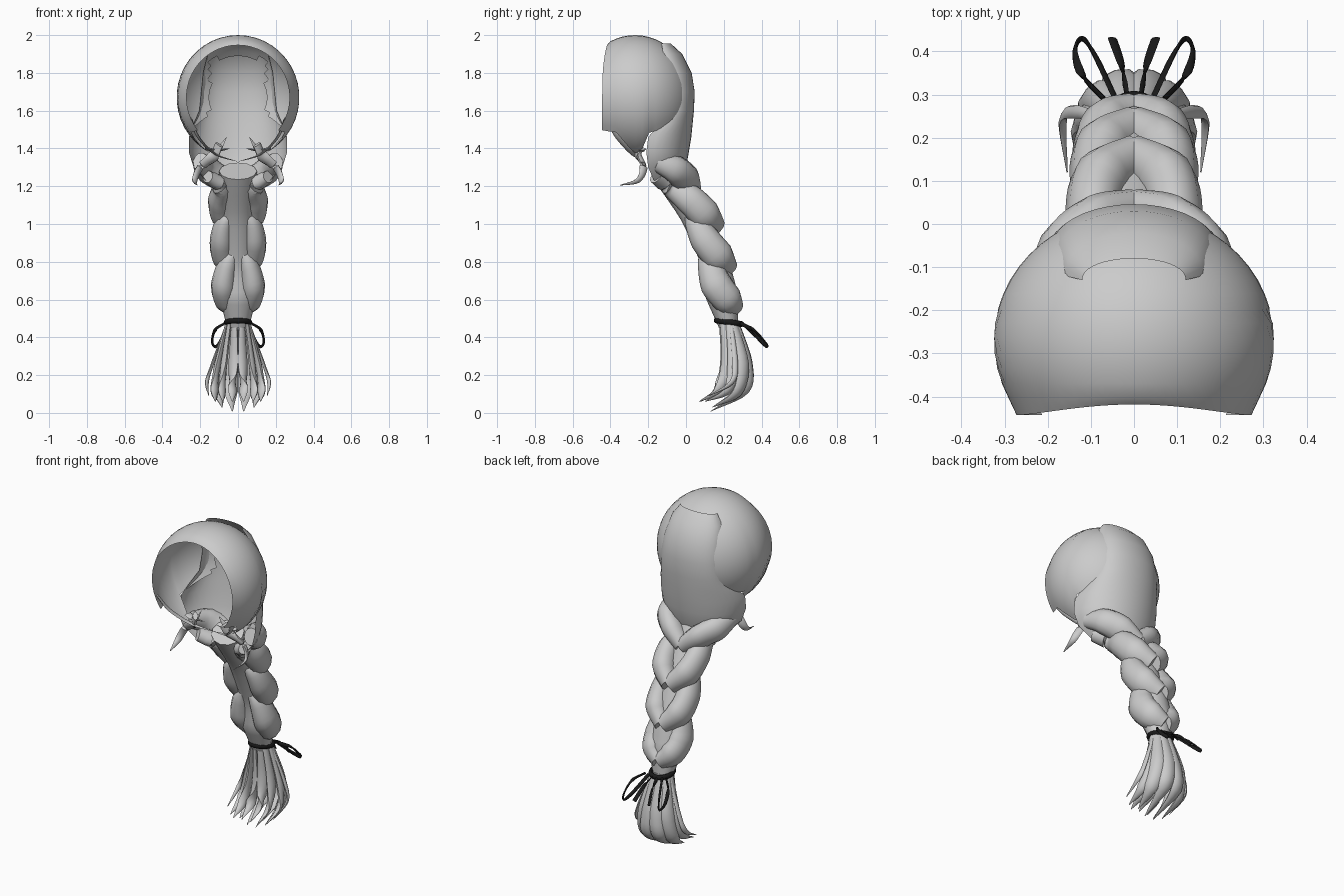
import bpy, bmesh
from math import sin, cos, pi, radians, sqrt
from mathutils import Vector as V

if "Cube" in bpy.data.objects:
    bpy.data.objects.remove(bpy.data.objects["Cube"])


def lerp_table(tab, u):
    for (a, p), (b, q) in zip(tab, tab[1:]):
        if u <= b:
            return p + (q - p) * max(0, (u - a) / (b - a))
    return tab[-1][1]


def finish(name, bm, mirror=False, mat=None, angle=50):
    bmesh.ops.remove_doubles(bm, verts=bm.verts, dist=0.0005)
    bmesh.ops.recalc_face_normals(bm, faces=bm.faces)
    me = bpy.data.meshes.new(name)
    bm.to_mesh(me)
    bm.free()
    ob = bpy.data.objects.new(name, me)
    bpy.context.collection.objects.link(ob)
    bpy.ops.object.select_all(action='DESELECT')
    ob.select_set(True)
    bpy.context.view_layer.objects.active = ob
    if mirror:
        m = ob.modifiers.new("mirror", 'MIRROR')
        m.use_mirror_merge = False
    bpy.ops.object.shade_smooth_by_angle(angle=radians(angle))
    if mat:
        me.materials.append(mat)
    return ob


def grid(bm, rows, closed=False):
    vs = [[bm.verts.new(p) for p in r] for r in rows]
    for a, b in zip(vs, vs[1:]):
        n = len(a)
        for j in range(n if closed else n - 1):
            k = (j + 1) % n
            bm.faces.new((a[j], a[k], b[k], b[j]))
    return vs


def tube(bm, pts, radii, centre, thick=1.0, sides=10, steps=5):
    """Smooth tapered tube; its thin direction points away from the centre."""
    P = [V(p) for p in pts]
    P = [2 * P[0] - P[1]] + P + [2 * P[-1] - P[-2]]
    path = []
    for i in range(1, len(P) - 2):
        a, b, c, d = P[i - 1:i + 3]
        for s in range(steps):
            t = s / steps
            path.append(0.5 * (2 * b + (c - a) * t + (2 * a - 5 * b + 4 * c - d) * t**2
                               + (3 * b - a - 3 * c + d) * t**3))
    path.append(P[-2])
    n = len(path) - 1
    tab = [(i / (len(radii) - 1), r) for i, r in enumerate(radii)]
    rows = []
    for i, p in enumerate(path):
        tan = (path[min(i + 1, n)] - path[max(i - 1, 0)]).normalized()
        side = (p - V(centre)).cross(tan).normalized()
        out = tan.cross(side)
        r = lerp_table(tab, i / n)
        rows.append([p + side * r * cos(2 * pi * k / sides) + out * r * thick * sin(2 * pi * k / sides)
                     for k in range(sides)])
    vs = grid(bm, rows, True)
    bm.faces.new(vs[0])
    bm.faces.new(vs[-1])


# Cap: open-fronted ellipsoid shell with a shaped lower edge
edge = [(-.44, -39), (-.36, -36), (-.33, -46), (-.25, -68), (-.2, -36), (-.05, -32), (.03, -32)]
bm = bmesh.new()
rows = []
for i in range(19):
    t = radians(57 + 122 * i / 18)
    y, s = -.27 - .3 * cos(t), sin(t)
    lo = radians(lerp_table(edge, y))
    row = []
    for j in range(37):
        a = lo + (pi - 2 * lo) * j / 36
        fy = y - (.01 - .025 * max(0, sin(a))**3 if i == 0 else 0)
        row.append((.325 * s * cos(a), fy, 1.67 + .33 * s * sin(a)))
    rows.append(row)
grid(bm, rows)
hidden = [f for f in bm.faces if f.calc_center_median().y > -.06
          and abs(f.calc_center_median().x) < .15 and f.calc_center_median().z < 1.88]
bmesh.ops.delete(bm, geom=hidden, context='FACES')
finish("hair_cap", bm)

# Back panel: narrow strip at the crown widening around the nape
bm = bmesh.new()
rows = []
for z, w, yb, ye in [(1.955, .12, -.08, -.13), (1.9, .16, -.02, -.12), (1.8, .185, .03, -.09),
                     (1.7, .195, .046, -.07), (1.6, .205, .042, -.08), (1.53, .235, .035, -.14),
                     (1.46, .26, .028, -.2), (1.38, .26, .015, -.21), (1.3, .235, 0, -.2),
                     (1.23, .17, -.03, -.17)]:
    rows.append([(w * sin(a), ye + (yb - ye) * abs(cos(a))**.9, z)
                 for a in [radians(-90 + 9 * k) for k in range(21)]])
grid(bm, rows)
finish("nape_panel", bm)

# Loose side locks and ragged tips under the cap
bm = bmesh.new()
c = (0, -.25, 1.5)
tube(bm, [(.1, -.27, 1.42), (.13, -.25, 1.36), (.2, -.225, 1.3), (.23, -.255, 1.23), (.215, -.35, 1.205)],
     [.03, .032, .026, .018, .002], c, .5, 8)
tube(bm, [(.25, -.42, 1.56), (.21, -.36, 1.46), (.12, -.28, 1.37), (.0, -.22, 1.33)],
     [.012, .016, .014, .002], c, .4, 6)
for x, z in ((.06, 1.46), (.04, 1.4)):
    tube(bm, [(.17, -.24, 1.4), (.11, -.25, 1.39), (x, -.27, z)], [.03, .022, .001], c, .3, 6)
finish("side_locks", bm, True)

# Braid: mirrored lobes wrapping from front top to back bottom
lobes = [
    ([(.2, -.16, 1.33), (.165, -.06, 1.29), (.09, -.005, 1.24), (.0, .025, 1.17)], [.05, .075, .08, .06]),
    ([(.16, -.16, 1.25), (.085, -.08, 1.2), (.095, .02, 1.13), (.075, .1, 1.05), (.0, .155, .98)],
     [.04, .06, .08, .085, .06]),
    ([(.0, .02, 1.07), (.065, .05, 1.02), (.085, .1, .92), (.07, .17, .83), (.0, .22, .76)],
     [.03, .06, .08, .085, .06]),
    ([(.0, .1, .87), (.05, .125, .8), (.075, .16, .68), (.06, .22, .6), (.0, .255, .55)],
     [.03, .065, .085, .08, .055]),
]
bm = bmesh.new()
for pts, rad in lobes:
    mid = V(pts[len(pts) // 2])
    tube(bm, pts, rad, (0, mid.y - .01, mid.z), .8, 12)
finish("braid_lobes", bm, True)
bm = bmesh.new()
tube(bm, [(0, -.1, 1.28), (0, .04, 1.05), (0, .15, .8), (0, .19, .62), (0, .225, .46)],
     [.1, .085, .085, .1, .06], (0, -2, .5), .85, 12)
finish("braid_core", bm)

# Tail: tapered strands flaring below the tie and curling forward
strands = [
    ((.02, .265, .48), (.03, .325, .27), (.04, .315, .12), (.03, .13, .008), .045),
    ((.045, .25, .48), (.085, .3, .26), (.1, .27, .11), (.085, .14, .03), .042),
    ((.055, .23, .48), (.11, .25, .25), (.125, .22, .12), (.12, .1, .06), .032),
    ((.06, .24, .47), (.135, .26, .26), (.165, .24, .16), (.155, .12, .09), .016),
    ((.02, .19, .48), (.025, .205, .27), (.03, .17, .13), (.03, .08, .06), .032),
    ((.045, .2, .48), (.075, .215, .25), (.085, .17, .12), (.08, .07, .06), .032),
]
bm = bmesh.new()
for a, b, d, e, r in strands:
    tube(bm, [a, b, d, e], [r * .6, r, r * .9, .002], (0, .235, .3), .55, 8)
finish("tail_strands", bm, True)

# Tie band and bow
black = bpy.data.materials.new("black_cord")
black.diffuse_color = (.01, .01, .01, 1)
black.use_nodes = True
black.node_tree.nodes["Principled BSDF"].inputs["Base Color"].default_value = black.diffuse_color
bm = bmesh.new()
rows = []
for i in range(25):
    a = 2 * pi * i / 24
    rows.append([((.062 + .013 * cos(q)) * cos(a), .228 + (.068 + .013 * cos(q)) * sin(a),
                  .48 + .016 * sin(q) - .01 * sin(a)) for q in [2 * pi * k / 8 for k in range(8)]])
grid(bm, rows, True)
finish("tie_band", bm, mat=black)
bm = bmesh.new()
tube(bm, [(.07, .29, .475), (.12, .345, .44), (.137, .4, .38), (.12, .43, .35), (.09, .39, .385), (.045, .295, .475)],
     [.01] * 3, (0, .1, .6), .5, 6)
tube(bm, [(.015, .295, .475), (.03, .37, .43), (.05, .43, .36)], [.008, .011, .012], (0, .1, .6), .4, 6)
finish("tie_bow", bm, True, black)
